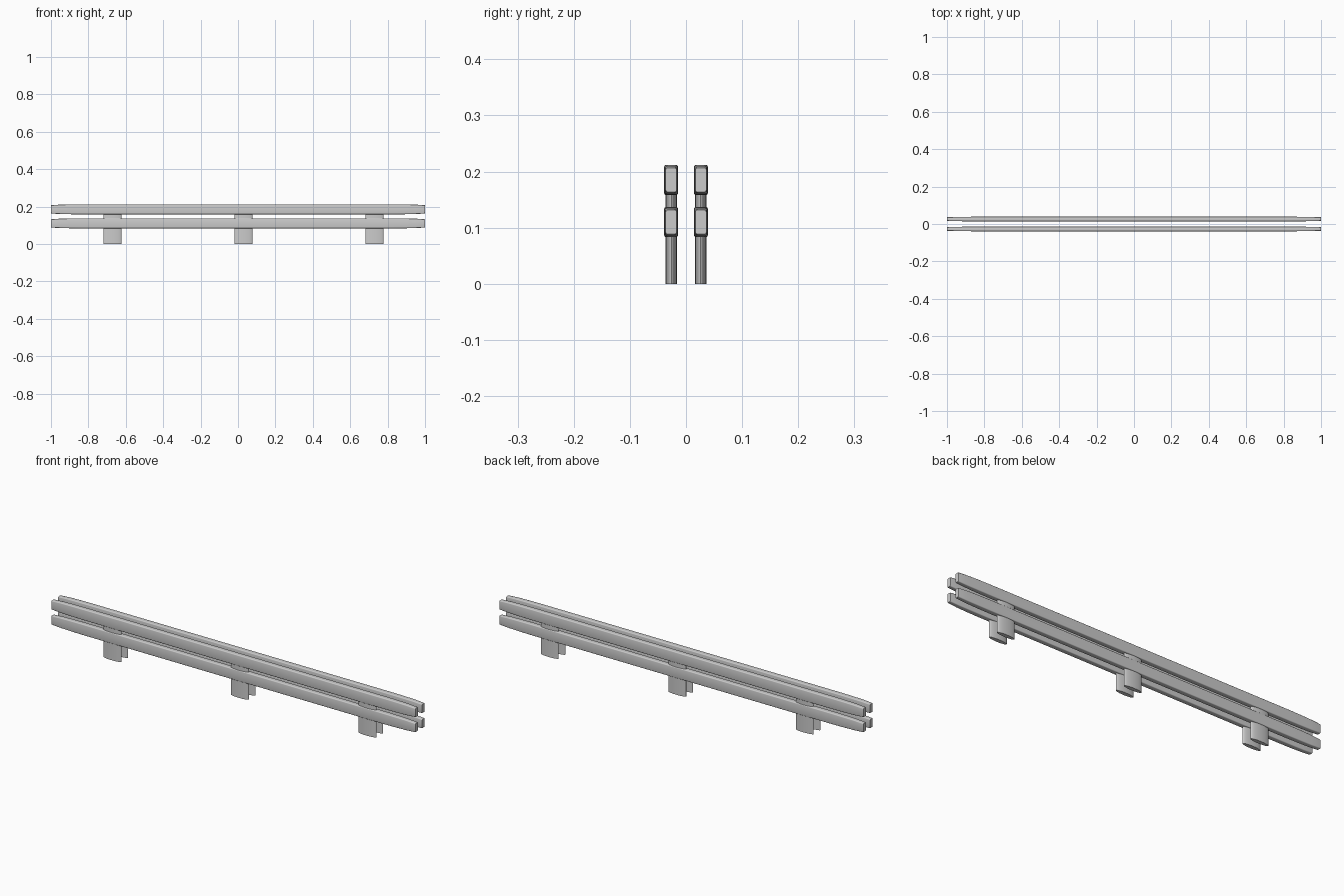
import bpy, bmesh, math

if "Cube" in bpy.data.objects:
    bpy.data.objects.remove(bpy.data.objects["Cube"])

RAIL_Y, POST_Y = 0.0265, 0.0262


def make_object(name, bm):
    bmesh.ops.recalc_face_normals(bm, faces=bm.faces)
    mesh = bpy.data.meshes.new(name)
    bm.to_mesh(mesh)
    bm.free()
    ob = bpy.data.objects.new(name, mesh)
    bpy.context.collection.objects.link(ob)
    bpy.context.view_layer.objects.active = ob
    ob.select_set(True)
    bpy.ops.object.shade_smooth_by_angle(angle=math.radians(35))
    ob.select_set(False)
    return ob


def loft(name, rings):
    bm = bmesh.new()
    loops = [[bm.verts.new(p) for p in ring] for ring in rings]
    n = len(loops[0])
    for a, b in zip(loops, loops[1:]):
        for i in range(n):
            j = (i + 1) % n
            bm.faces.new((a[i], a[j], b[j], b[i]))
    bm.faces.new(loops[0][::-1])
    bm.faces.new(loops[-1])
    return make_object(name, bm)


def rounded_section(hy, hz, r, steps=3):
    pts = []
    for k, (sy, sz) in enumerate(((1, 1), (-1, 1), (-1, -1), (1, -1))):
        for i in range(steps + 1):
            a = math.pi / 2 * (k + i / steps)
            pts.append((sy * (hy - r) + r * math.cos(a),
                        sz * (hz - r) + r * math.sin(a)))
    return pts


# Rail: rounded bar with gently tapered ends
def rail(name, y, z):
    ends = ((1.0, 0.0098, 0.0215), (0.995, 0.0104, 0.0225),
            (0.95, 0.0113, 0.0252), (0.90, 0.0121, 0.0263),
            (0.83, 0.0125, 0.027))
    stations = [(-x, a, b) for x, a, b in ends] + list(reversed(ends))
    loft(name, [[(x, y + p, z + q) for p, q in rounded_section(a, b, 0.004)]
                for x, a, b in stations])


# Post: upright with a flattened oval section
def post(name, x, y):
    ring = [(x + 0.0485 * math.cos(t), y + 0.01 * math.sin(t))
            for t in (2 * math.pi * i / 32 for i in range(32))]
    loft(name, [[(px, py, z) for px, py in ring] for z in (0.0, 0.19)])


for side, s in (("front", -1), ("back", 1)):
    for level, z in (("lower", 0.110), ("upper", 0.185)):
        rail(f"{side}_{level}_rail", s * RAIL_Y, z)
    for i, x in enumerate((-0.671, 0.029, 0.730)):
        post(f"{side}_post_{i + 1}", x, s * POST_Y)
